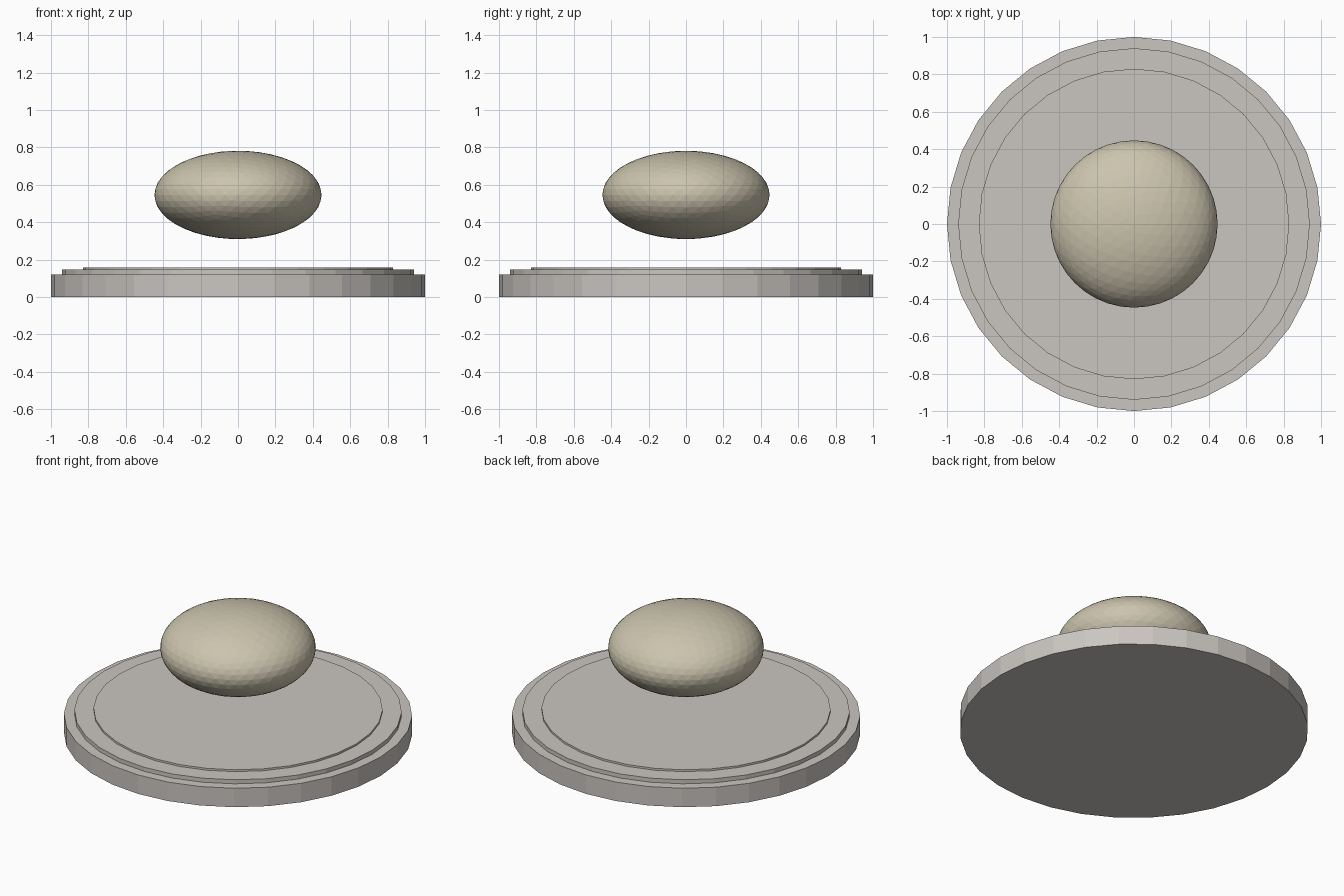
import bpy

cube = bpy.data.objects.get("Cube")
if cube:
    bpy.data.objects.remove(cube, do_unlink=True)


def make_material(name, rgb):
    mat = bpy.data.materials.new(name)
    mat.use_nodes = True
    colour = (*rgb, 1.0)
    mat.diffuse_color = colour
    mat.node_tree.nodes["Principled BSDF"].inputs["Base Color"].default_value = colour
    return mat


def finish(name, mat):
    obj = bpy.context.object
    obj.name = name
    obj.data.name = name
    obj.data.materials.append(mat)
    return obj


def disc(name, radius, bottom, top, mat):
    bpy.ops.mesh.primitive_cylinder_add(
        vertices=32, radius=radius, depth=top - bottom,
        location=(0, 0, (bottom + top) / 2))
    return finish(name, mat)


stone = make_material("warm grey stone", (0.59, 0.56, 0.53))
cream = make_material("pale cream", (0.60, 0.55, 0.42))

# Stepped round plinth
disc("plinth_base", 1.0, 0.0, 0.12, stone)
disc("plinth_step", 0.94, 0.12, 0.146, stone)
disc("plinth_top", 0.83, 0.146, 0.158, stone)

# Faceted, flattened ball floating above the plinth
bpy.ops.mesh.primitive_ico_sphere_add(subdivisions=4, radius=1.0, location=(0, 0, 0.546))
ball = finish("floating_ellipsoid", cream)
ball.scale = (0.447, 0.447, 0.236)
bpy.ops.object.transform_apply(location=False, rotation=False, scale=True)
